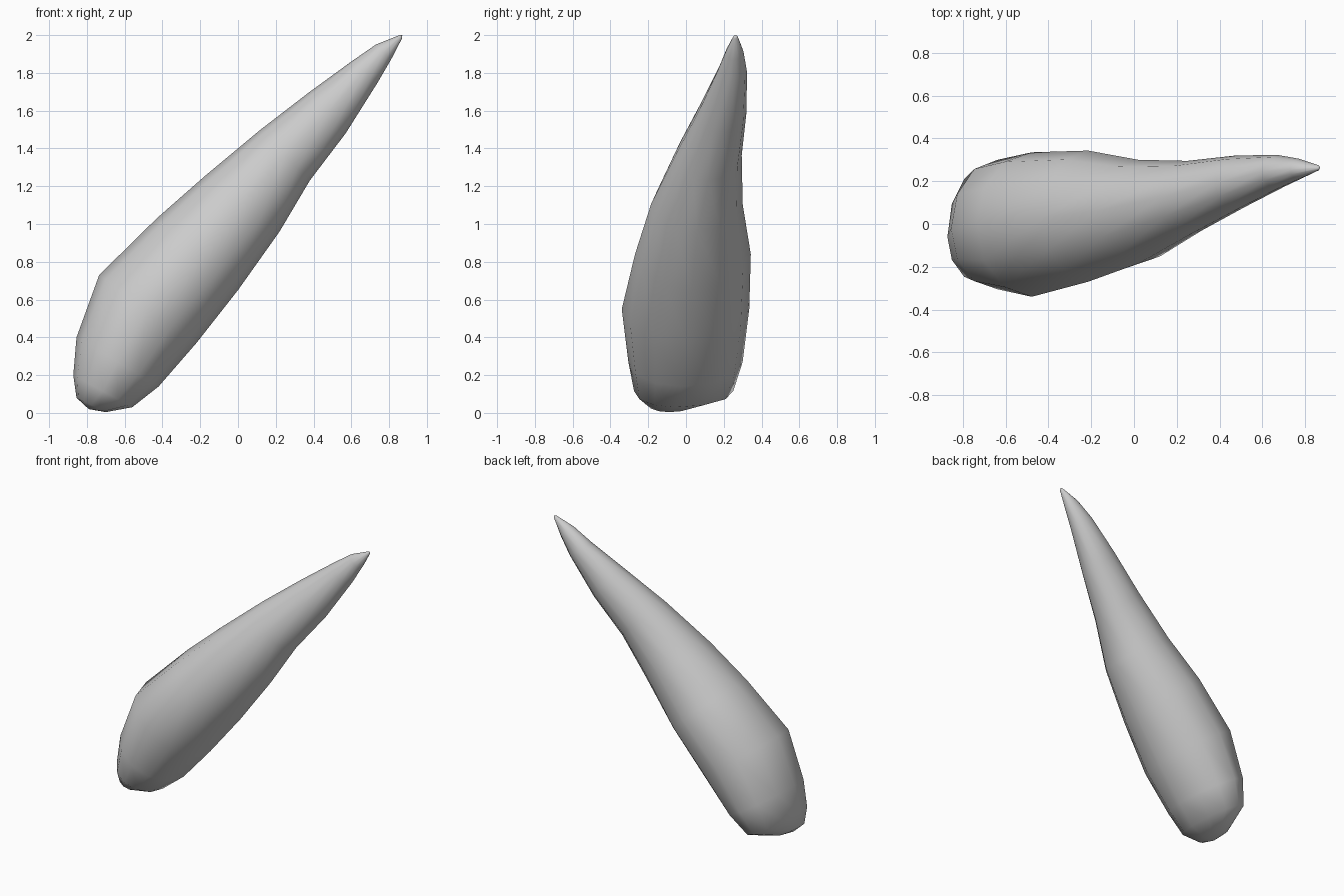
import bpy, bmesh, math

SIDES = 12
# Cross-sections from base to tip:
# upper edge x, z, lower edge x, z, then front y, middle y, back y
RINGS = [
    (-0.855, 0.08, -0.70, 0.004, -0.20, -0.09, 0.04),
    (-0.872, 0.20, -0.56, 0.03, -0.275, -0.06, 0.25),
    (-0.855, 0.40, -0.42, 0.14, -0.305, -0.02, 0.30),
    (-0.735, 0.73, -0.22, 0.37, -0.34, 0.00, 0.335),
    (-0.43, 1.03, 0.00, 0.65, -0.27, 0.03, 0.343),
    (-0.18, 1.25, 0.22, 0.96, -0.185, 0.06, 0.30),
    (0.12, 1.50, 0.38, 1.23, -0.055, 0.12, 0.295),
    (0.38, 1.70, 0.57, 1.48, 0.065, 0.19, 0.32),
    (0.60, 1.86, 0.74, 1.75, 0.165, 0.245, 0.323),
    (0.73, 1.95, 0.81, 1.87, 0.21, 0.255, 0.305),
    (0.855, 2.0, 0.867, 1.98, 0.25, 0.26, 0.275),
]

bm = bmesh.new()
loops = []
for ux, uz, lx, lz, y0, yc, y1 in RINGS:
    ring = []
    for i in range(SIDES):
        a = 2 * math.pi * i / SIDES
        c, s = math.cos(a), math.sin(a)
        y = yc + s * ((y1 - yc) if s > 0 else (yc - y0))
        ring.append(bm.verts.new(((ux + lx) / 2 + c * (ux - lx) / 2, y,
                                  (uz + lz) / 2 + c * (uz - lz) / 2)))
    loops.append(ring)

# Skin between the rings
for a, b in zip(loops, loops[1:]):
    for i in range(SIDES):
        j = (i + 1) % SIDES
        bm.faces.new((a[i], a[j], b[j], b[i]))

# Rounded base pole and pointed tip
for ring, co in ((loops[0], (-0.79, -0.10, 0.02)), (loops[-1], (0.87, 0.262, 2.0))):
    pole = bm.verts.new(co)
    for i in range(SIDES):
        bm.faces.new((ring[i], ring[(i + 1) % SIDES], pole))

bmesh.ops.recalc_face_normals(bm, faces=bm.faces)
for f in bm.faces:
    f.smooth = True
mesh = bpy.data.meshes.new("horn")
bm.to_mesh(mesh)
bm.free()
bpy.context.collection.objects.link(bpy.data.objects.new("horn", mesh))
